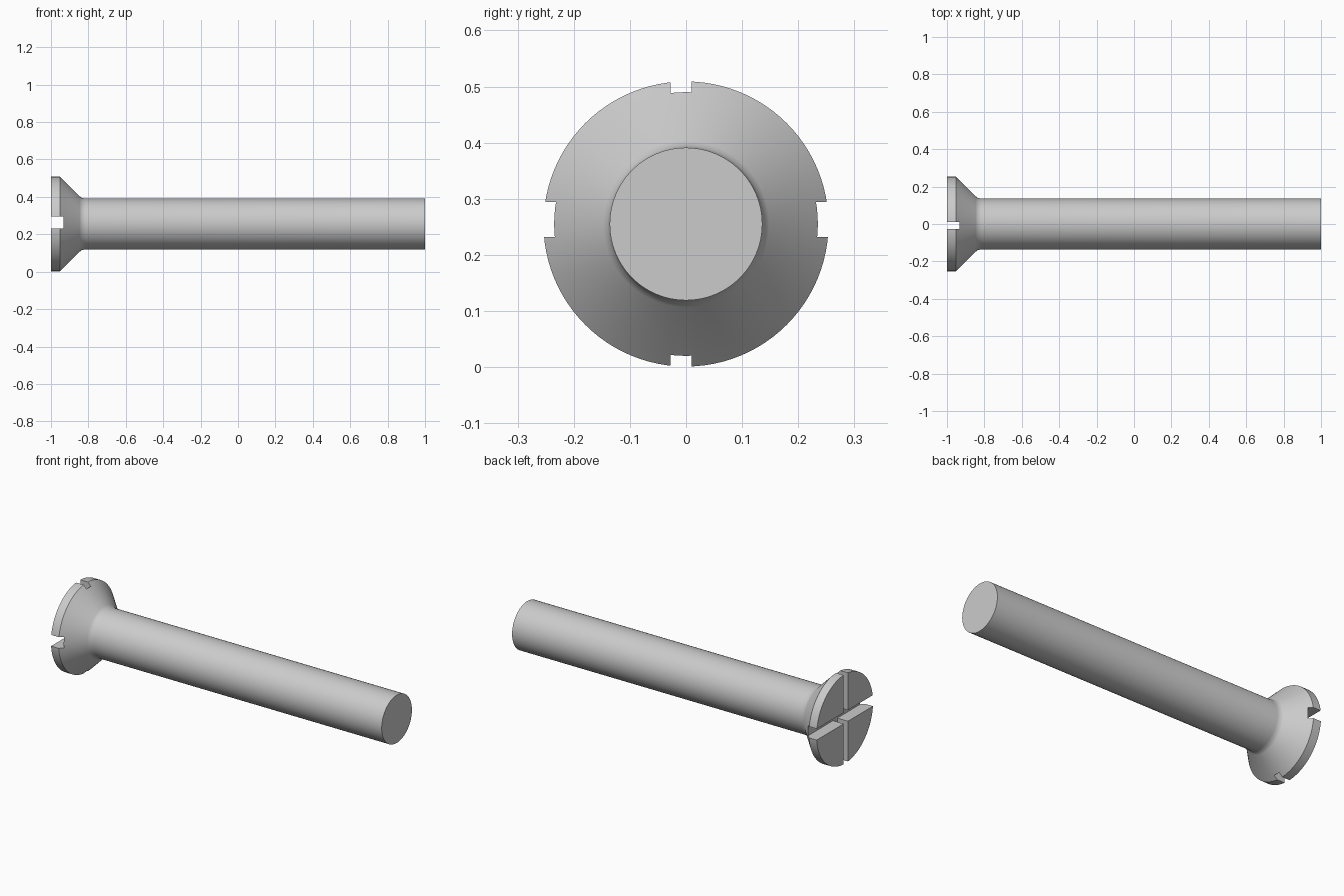
import bpy, bmesh, math
from mathutils import Vector

cube = bpy.data.objects.get("Cube")
if cube:
    bpy.data.objects.remove(cube, do_unlink=True)

AXIS_Z = 0.255
SEGMENTS = 96

steel = bpy.data.materials.new("grey steel")
steel.use_nodes = True
colour = (0.6, 0.6, 0.6, 1)
steel.diffuse_color = colour
steel.node_tree.nodes["Principled BSDF"].inputs["Base Color"].default_value = colour


def add_object(name, bm):
    bmesh.ops.recalc_face_normals(bm, faces=bm.faces)
    mesh = bpy.data.meshes.new(name)
    bm.to_mesh(mesh)
    bm.free()
    mesh.materials.append(steel)
    obj = bpy.data.objects.new(name, mesh)
    bpy.context.collection.objects.link(obj)
    return obj


def lathe(name, profile):
    """Closed solid turned around the x axis from (x, radius) points."""
    bm = bmesh.new()
    rings = []
    for x, r in profile:
        angles = [2 * math.pi * i / SEGMENTS for i in range(SEGMENTS)]
        rings.append([bm.verts.new((x, r * math.cos(a), AXIS_Z + r * math.sin(a)))
                      for a in angles])
    for a, b in zip(rings, rings[1:]):
        for i in range(SEGMENTS):
            j = (i + 1) % SEGMENTS
            bm.faces.new((a[i], a[j], b[j], b[i]))
    bm.faces.new(rings[0])
    bm.faces.new(rings[-1])
    return add_object(name, bm)


def box(name, centre, size):
    bm = bmesh.new()
    bmesh.ops.create_cube(bm, size=1)
    bmesh.ops.scale(bm, vec=size, verts=bm.verts)
    bmesh.ops.translate(bm, vec=Vector(centre), verts=bm.verts)
    return add_object(name, bm)


# Countersunk head, small fillet and plain shank in one turned profile
screw = lathe("countersunk_screw", [
    (-1, 0.254), (-0.952, 0.254),
    (-0.846, 0.148), (-0.836, 0.1395), (-0.815, 0.136),
    (1, 0.136)])

# Crossed driver slots: a wide horizontal one and a narrow vertical one
slots = [
    box("wide_slot_cutter", (-1, 0, 0.263), (0.134, 0.7, 0.063)),
    box("narrow_slot_cutter", (-1, -0.009, AXIS_Z), (0.134, 0.038, 0.7)),
]
bpy.context.view_layer.objects.active = screw
for cutter in slots:
    cutter.hide_render = True
    cut = screw.modifiers.new(cutter.name, "BOOLEAN")
    cut.operation = "DIFFERENCE"
    cut.solver = "EXACT"
    cut.object = cutter
    bpy.ops.object.modifier_apply(modifier=cut.name)
    bpy.data.objects.remove(cutter, do_unlink=True)

# Smooth round surfaces with crisp rims and slot edges
bpy.ops.object.select_all(action="DESELECT")
screw.select_set(True)
bpy.ops.object.shade_smooth_by_angle(angle=math.radians(35))
